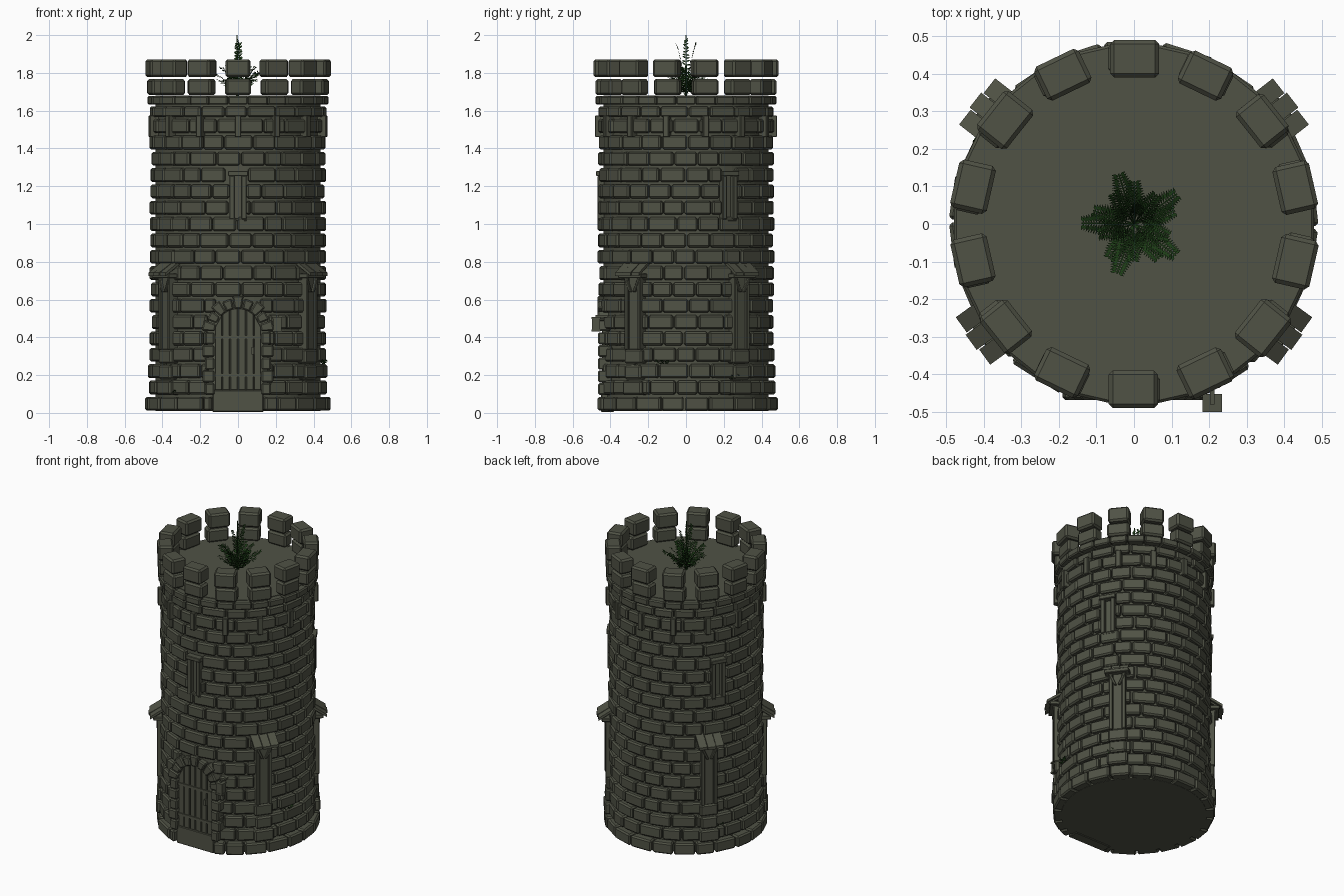
import bpy, bmesh, math, random
from math import sin, cos, radians, pi, sqrt, asin
from mathutils import Vector, Matrix

if "Cube" in bpy.data.objects:
    bpy.data.objects.remove(bpy.data.objects["Cube"])
random.seed(4)

def material(name, rgb):
    m = bpy.data.materials.new(name)
    m.diffuse_color = (*rgb, 1)
    m.use_nodes = True
    m.node_tree.nodes["Principled BSDF"].inputs["Base Color"].default_value = m.diffuse_color
    return m

STONE = material("olive_stone", (0.080, 0.085, 0.060))
LEAF = material("dark_leaf", (0.012, 0.045, 0.008))

def finish(name, bm, mat, bevel=0.0):
    bmesh.ops.recalc_face_normals(bm, faces=bm.faces)
    me = bpy.data.meshes.new(name)
    bm.to_mesh(me)
    bm.free()
    ob = bpy.data.objects.new(name, me)
    bpy.context.collection.objects.link(ob)
    me.materials.append(mat)
    if bevel:
        mod = ob.modifiers.new("chamfer", 'BEVEL')
        mod.width, mod.segments, mod.limit_method = bevel, 1, 'ANGLE'
    return ob

def hexa(bm, bottom, top):
    """Solid between two matching polygons."""
    a = [bm.verts.new(p) for p in bottom]
    b = [bm.verts.new(p) for p in top]
    n = len(a)
    bm.faces.new(a)
    bm.faces.new(b)
    for i in range(n):
        bm.faces.new((a[i], a[(i + 1) % n], b[(i + 1) % n], b[i]))

def wedge(bm, a0, a1, r0, r1, z0, z1):
    """Stone between two angles around the tower."""
    ring = [(r * cos(a), r * sin(a)) for r, a in ((r0, a0), (r1, a0), (r1, a1), (r0, a1))]
    hexa(bm, [(x, y, z0) for x, y in ring], [(x, y, z1) for x, y in ring])

def box(bm, ang, r0, r1, t0, t1, z0, z1, drop=0.0, lean=0.0):
    """Box facing outwards at an angle; drop slopes it outwards, lean shifts its top sideways."""
    ca, sa = cos(ang), sin(ang)
    def p(r, t, z):
        return (r * ca - t * sa, r * sa + t * ca, z)
    hexa(bm, [p(r0, t0, z0), p(r1, t0, z0 - drop), p(r1, t1, z0 - drop), p(r0, t1, z0)],
         [p(r0, t0 + lean, z1), p(r1, t0 + lean, z1 - drop),
          p(r1, t1 + lean, z1 - drop), p(r0, t1 + lean, z1)])

FRONT = -pi / 2
SLITS = [FRONT, radians(30), radians(150)]

# Core drum with roof floor
bm = bmesh.new()
bmesh.ops.create_cone(bm, cap_ends=True, segments=64, radius1=0.437, radius2=0.437, depth=1.67,
                      matrix=Matrix.Translation((0, 0, 0.845)))
core = finish("tower_core", bm, STONE)

# Brick courses, clipped round the door and the slits
def openings(z):
    out = []
    if z < 0.1:
        out.append((FRONT, asin(0.14 / 0.47)))
    elif z < 0.45:
        out.append((FRONT, asin(0.165 / 0.465)))
    elif z < 0.6:
        out.append((FRONT, asin(sqrt(max(0.17 ** 2 - (z - 0.45) ** 2, 0.001)) / 0.465)))
    if 1.03 < z < 1.27:
        out += [(a, 0.1) for a in SLITS]
    return out

def clip(a0, a1, spans):
    parts = [(a0, a1)]
    for c, h in spans:
        new = []
        for p, q in parts:
            mid = (p + q) / 2
            c2 = c + 2 * pi * round((mid - c) / (2 * pi))
            if q <= c2 - h or p >= c2 + h:
                new.append((p, q))
            else:
                new += [s for s in ((p, c2 - h), (c2 + h, q)) if s[1] - s[0] > 0.04]
        parts = new
    return parts

bm = bmesh.new()
N = 22
for row in range(19):
    zc, h = 0.048 + 0.0865 * row, 0.0365
    if row == 18:
        zc, h = 1.594, 0.028
    base = 0.485 if row == 0 else 0.47 if row < 3 else 0.462
    cuts = [(i + 0.5 * (row % 2) + random.uniform(-0.13, 0.13)) * 2 * pi / N for i in range(N)]
    cuts.append(cuts[0] + 2 * pi)
    for i in range(N):
        for a0, a1 in clip(cuts[i] + 0.008, cuts[i + 1] - 0.008, openings(zc)):
            wedge(bm, a0, a1, 0.42, base + random.uniform(0, 0.009), zc - h, zc + h)
finish("wall_bricks", bm, STONE, 0.009)

# Parapet ring, corbels and two-block merlons
ring, corb, mer = bmesh.new(), bmesh.new(), bmesh.new()
for i in range(28):
    a = FRONT + i * pi / 14
    wedge(ring, a - 0.108, a + 0.108, 0.405, 0.482, 1.632, 1.677)
for i in range(14):
    a = FRONT + i * pi / 7
    box(corb, a, 0.43, 0.482, -0.017, 0.017, 1.46, 1.575)
    j = random.uniform(-0.006, 0.006)
    box(mer, a, 0.402, 0.48, -0.068 + j, 0.066 + j, 1.682, 1.767)
    box(mer, a, 0.39, 0.487 + j, -0.064 - j, 0.064, 1.777, 1.872)
finish("parapet_ring", ring, STONE, 0.007)
finish("corbels", corb, STONE, 0.004)
finish("merlons", mer, STONE, 0.011)

# Arrow slit frames
bm = bmesh.new()
for a in SLITS:
    for s in (-1, 1):
        t = sorted((s * 0.019, s * 0.045))
        box(bm, a, 0.42, 0.468, t[0], t[1], 1.025, 1.255)
    box(bm, a, 0.42, 0.476, -0.052, 0.052, 1.255, 1.28)
    box(bm, a, 0.42, 0.46, -0.045, 0.045, 1.015, 1.03)
finish("arrow_slits", bm, STONE, 0.003)

# Door: planks under a round arch, iron bands and handle
bm = bmesh.new()
R, W = 0.125, 0.25 / 6
for i in range(6):
    x0, x1 = -R + i * W + 0.002, -R + (i + 1) * W - 0.002
    top = [0.43 + sqrt(max(R * R - x * x, 0)) for x in (x0, x1)]
    prof = [(x0, 0.12), (x1, 0.12), (x1, top[1]), (x0, top[0])]
    hexa(bm, [(x, -0.40, z) for x, z in prof], [(x, -0.446, z) for x, z in prof])
finish("door_planks", bm, STONE, 0.003)
bm = bmesh.new()
for z in (0.2, 0.4):
    box(bm, FRONT, 0.43, 0.452, -0.122, 0.122, z - 0.009, z + 0.009)
box(bm, FRONT, 0.43, 0.462, 0.072, 0.086, 0.31, 0.35)
finish("door_ironwork", bm, STONE)

# Door surround: jamb stones, arch stones and sill
bm = bmesh.new()
for i in range(5):
    for s in (-1, 1):
        t = sorted((s * 0.125, s * (0.175 + 0.013 * (i % 2))))
        box(bm, FRONT, 0.39, 0.465, t[0], t[1], 0.095 + i * 0.067, 0.158 + i * 0.067)
for i in range(9):
    a0, a1 = i * pi / 9 + 0.02, (i + 1) * pi / 9 - 0.02
    ro = 0.178 + 0.014 * (i % 2 == 0)
    prof = [(r * cos(a), 0.43 + r * sin(a)) for r, a in ((0.122, a0), (ro, a0), (ro, a1), (0.122, a1))]
    hexa(bm, [(x, -0.40, z) for x, z in prof], [(x, -0.468, z) for x, z in prof])
finish("door_surround", bm, STONE, 0.007)
bm = bmesh.new()
box(bm, FRONT, 0.38, 0.45, -0.135, 0.135, 0.005, 0.12)
finish("door_sill", bm, STONE, 0.004)

# Lantern on a bracket beside the door
bm = bmesh.new()
box(bm, FRONT, 0.40, 0.48, 0.202, 0.214, 0.505, 0.517)
box(bm, FRONT, 0.456, 0.498, 0.187, 0.23, 0.44, 0.5)
box(bm, FRONT, 0.452, 0.5, 0.183, 0.234, 0.498, 0.508)
box(bm, FRONT, 0.452, 0.5, 0.183, 0.234, 0.43, 0.442)
finish("lantern", bm, STONE)

# Four buttresses: stone foot, timber post, brace and sloping hood
foot, post, hood = bmesh.new(), bmesh.new(), bmesh.new()
BUTT = [radians(d) for d in (-36, 38, 142, 216)]
for a in BUTT:
    for k, (w, r) in enumerate(((0.062, 0.492), (0.052, 0.486), (0.057, 0.482))):
        box(foot, a, 0.42, r, -w, w, 0.095 + k * 0.083, 0.17 + k * 0.083)
    box(post, a, 0.43, 0.476, -0.028, 0.028, 0.335, 0.72)
    for s in (-1, 1):
        t = sorted((s * 0.03, s * 0.05))
        box(post, a, 0.43, 0.486, t[0], t[1], 0.335, 0.72)
        box(post, a, 0.47, 0.49, s * 0.012 - 0.008, s * 0.012 + 0.008, 0.64, 0.72, lean=s * 0.035)
    box(post, a, 0.43, 0.51, -0.075, 0.075, 0.715, 0.738)
    for k in range(3):
        t = -0.078 + k * 0.053
        box(hood, a, 0.425, 0.53 + 0.006 * (k % 2), t, t + 0.05, 0.795, 0.812, drop=0.07)
    for t in (-0.06, 0.045):
        box(hood, a, 0.43, 0.515, t, t + 0.015, 0.78, 0.797, drop=0.055)
finish("buttress_feet", foot, STONE, 0.009)
finish("buttress_posts", post, STONE, 0.003)
finish("buttress_hoods", hood, STONE)

# Fern on the roof: curved fronds with paired leaflets, plus moss tufts at the feet
def frond(bm, ang, start, reach, rise, pairs, size):
    out, side = Vector((cos(ang), sin(ang), 0)), Vector((-sin(ang), cos(ang), 0))
    def at(t):
        return Vector(start) + out * reach * t + Vector((0, 0, rise * (1.55 * t - 0.55 * t * t)))
    for k in range(pairs):
        t0, t1 = k / pairs, (k + 1) / pairs
        p, q = at(t0), at(t1)
        bm.faces.new([bm.verts.new(v) for v in (p - side * 0.002, p + side * 0.002, q + side * 0.002, q - side * 0.002)])
        if t0 < 0.15:
            continue
        L = size * (1.1 - 0.75 * t0)
        d = (q - p).normalized()
        for s in (-1, 1):
            tip = p + side * s * L + d * L * 0.45 + Vector((0, 0, random.uniform(-0.012, 0.008)))
            mid = (p + tip) / 2
            bm.faces.new([bm.verts.new(v) for v in (p, mid + d * 0.005, tip, mid - d * 0.005)])

bm = bmesh.new()
for k in range(5):
    a = radians(35 + 72 * k)
    frond(bm, a, (0, 0, 1.675), 0.14, 0.13, 20, 0.05)
    frond(bm, a + 0.3, (0, 0, 1.675), 0.1, 0.16, 16, 0.045)
    frond(bm, a - 0.3, (0, 0, 1.675), 0.115, 0.09, 16, 0.045)
for a in (80, 265):
    frond(bm, radians(a), (0, 0, 1.7), 0.055, 0.26, 20, 0.03)
frond(bm, 0.3, (0, 0, 1.7), 0.0, 0.28, 16, 0.03)
bmesh.ops.create_cone(bm, cap_ends=True, segments=6, radius1=0.005, radius2=0.003, depth=0.33,
                      matrix=Matrix.Translation((-0.005, 0, 1.835)))
finish("roof_fern", bm, LEAF)

bm = bmesh.new()
for a, z in ((-40, 0.1), (-17, 0.26), (33, 0.18), (147, 0.18), (220, 0.1)):
    a = radians(a)
    for k in range(3):
        b = a + 0.03 * k
        frond(bm, b + k - 1, (0.465 * cos(b), 0.465 * sin(b), z), 0.025, 0.02, 6, 0.014)
finish("moss_tufts", bm, LEAF)
